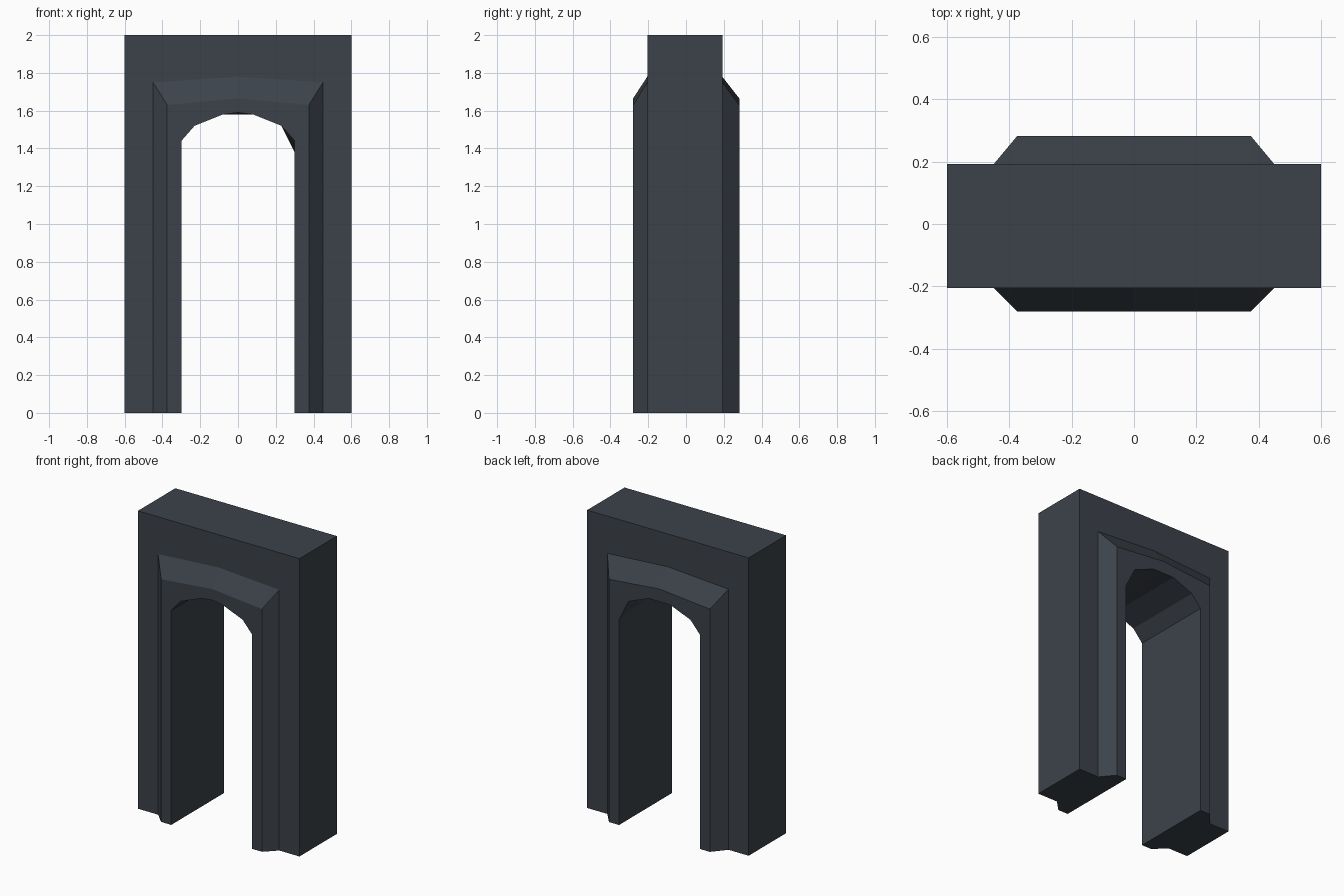
import bpy, bmesh

if "Cube" in bpy.data.objects:
    bpy.data.objects.remove(bpy.data.objects["Cube"])

WALL_Y = {-1: -0.205, 1: 0.192}    # wall faces, front and back
TRIM_Y = {-1: -0.28, 1: 0.282}     # raised moulding faces

stone = bpy.data.materials.new("dark slate")
stone.diffuse_color = (0.045, 0.055, 0.069, 1)
stone.use_nodes = True
stone.node_tree.nodes["Principled BSDF"].inputs["Base Color"].default_value = stone.diffuse_color


def mirrored(half):
    """Complete a right-to-centre path of (x, z) points with its mirror image."""
    return half + [(-x, z) for x, z in reversed(half) if x > 0]


opening = mirrored([(0.3, 0), (0.3, 1.44), (0.23, 1.52), (0.08, 1.58), (0, 1.59)])
trim_edge = mirrored([(0.375, 0), (0.375, 1.63), (0, 1.665)])
wall_edge = mirrored([(0.45, 0), (0.45, 1.63), (0.45, 1.75), (0.375, 1.755), (0, 1.78)])
block = mirrored([(0.6, 0), (0.6, 2)])

bm = bmesh.new()


def face(points):
    bm.faces.new([bm.verts.new(p) for p in points])


def at(path, y):
    return [(x, y, z) for x, z in path]


def strip(a, b):
    for i in range(len(a) - 1):
        face([a[i], a[i + 1], b[i + 1], b[i]])


soffit = {}
for s in (-1, 1):
    inner = at(opening, TRIM_Y[s])
    if s == 1:                      # back right springing point sits lower
        inner[1] = (0.3, TRIM_Y[s], 1.38)
        inner[4] = (0, TRIM_Y[s], 1.58)
    soffit[s] = inner
    t = at(trim_edge, TRIM_Y[s])
    w = at(wall_edge, WALL_Y[s])
    # wall face around the moulding, and moulding face around the opening
    face(at(block, WALL_Y[s]) + w[::-1])
    face(t + inner[::-1])
    # sloped moulding sides and top
    strip(t[0:2], w[0:2])
    strip(t[1:4], w[3:6])
    strip(t[3:5], w[7:9])
    # moulding corners
    for c, k in ((t[1], 1), (t[3], 5)):
        face([c, w[k], w[k + 1]])
        face([c, w[k + 1], w[k + 2]])

# inside of the arch, outside of the block
strip(soffit[-1], soffit[1])
strip(at(block, WALL_Y[-1]), at(block, WALL_Y[1]))

# feet of the two legs
for m in (-1, 1):
    foot = [(0.6, WALL_Y[-1]), (0.6, WALL_Y[1]), (0.45, WALL_Y[1]), (0.375, TRIM_Y[1]),
            (0.3, TRIM_Y[1]), (0.3, TRIM_Y[-1]), (0.375, TRIM_Y[-1]), (0.45, WALL_Y[-1])]
    face([(m * x, y, 0) for x, y in foot])

bmesh.ops.remove_doubles(bm, verts=bm.verts[:], dist=0.0005)
bmesh.ops.recalc_face_normals(bm, faces=bm.faces[:])
mesh = bpy.data.meshes.new("archway")
bm.to_mesh(mesh)
bm.free()
mesh.materials.append(stone)
bpy.context.collection.objects.link(bpy.data.objects.new("archway", mesh))
